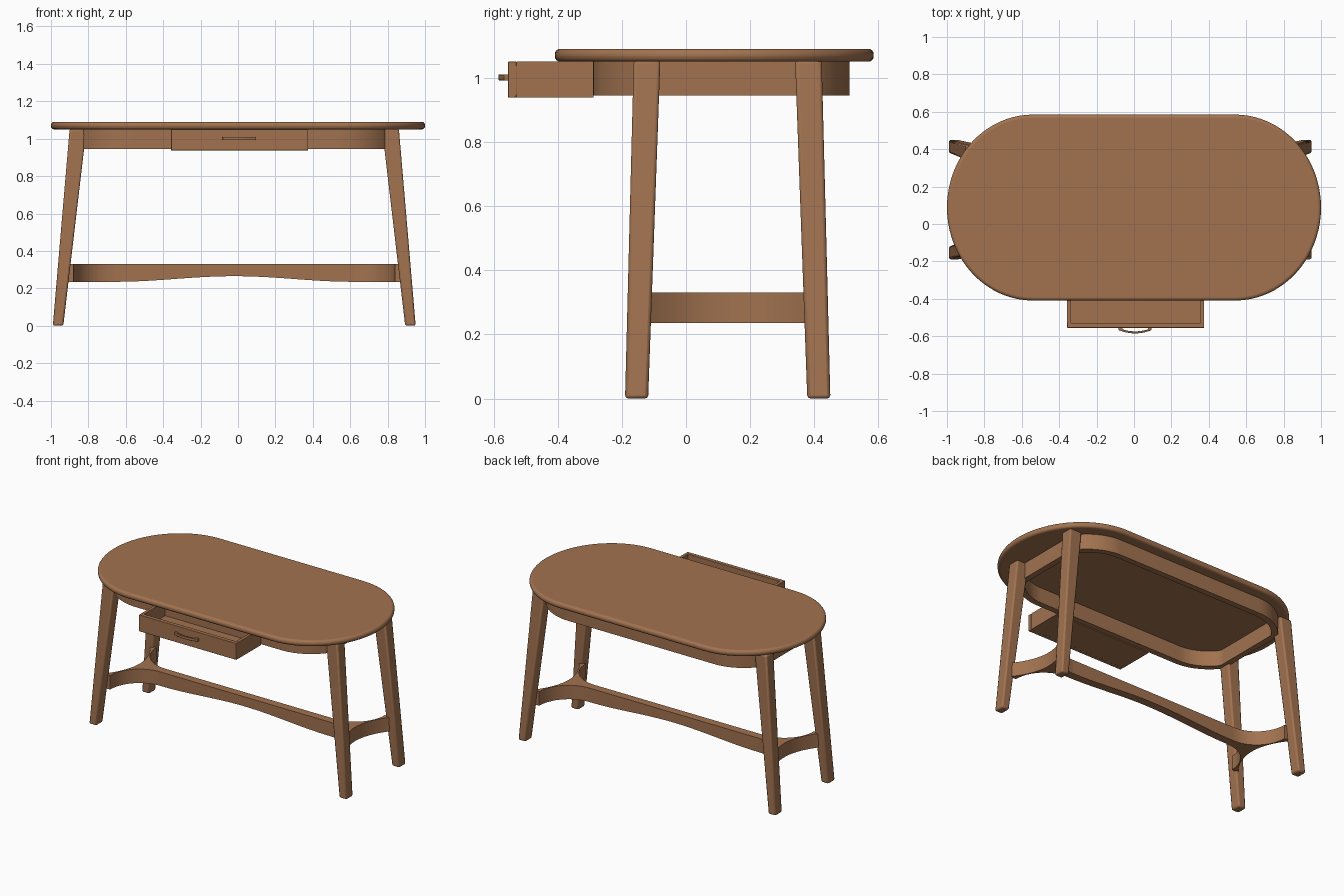
import bpy, bmesh
from math import sin, cos, pi, radians, copysign
from mathutils import Vector

if "Cube" in bpy.data.objects:
    bpy.data.objects.remove(bpy.data.objects["Cube"])

wood = bpy.data.materials.new("wood")
wood.diffuse_color = (0.36, 0.17, 0.08, 1)
wood.use_nodes = True
wood.node_tree.nodes["Principled BSDF"].inputs["Base Color"].default_value = wood.diffuse_color


def finish(name, bm, bevel=0, segments=2, angle=35):
    bmesh.ops.recalc_face_normals(bm, faces=bm.faces[:])
    me = bpy.data.meshes.new(name)
    bm.to_mesh(me)
    bm.free()
    ob = bpy.data.objects.new(name, me)
    bpy.context.collection.objects.link(ob)
    me.materials.append(wood)
    if bevel:
        m = ob.modifiers.new("bevel", 'BEVEL')
        m.width, m.segments = bevel, segments
        m.limit_method, m.angle_limit = 'ANGLE', radians(40)
    bpy.ops.object.select_all(action='DESELECT')
    ob.select_set(True)
    bpy.context.view_layer.objects.active = ob
    bpy.ops.object.shade_smooth_by_angle(angle=radians(angle))
    return ob


def loft(name, rings, closed=False, **kw):
    """Skin a list of equal-length point rings; cap the ends unless closed."""
    bm = bmesh.new()
    vs = [[bm.verts.new(p) for p in r] for r in rings]
    n, k = len(vs), len(vs[0])
    for i in range(n if closed else n - 1):
        a, b = vs[i], vs[(i + 1) % n]
        for j in range(k):
            bm.faces.new((a[j], a[(j + 1) % k], b[(j + 1) % k], b[j]))
    if not closed:
        bm.faces.new(vs[0])
        bm.faces.new(vs[-1])
    return finish(name, bm, **kw)


def box(name, x0, x1, y0, y1, z0, z1, **kw):
    r = [[(x0, y0, z), (x1, y0, z), (x1, y1, z), (x0, y1, z)] for z in (z0, z1)]
    return loft(name, r, **kw)


def oval(cx, cy, straight, a, b, n=24, clip=9):
    """Long oval: straight sides with elliptical ends, optionally cut flat at |x| = clip."""
    pts = []
    for s in (1, -1):
        for i in range(n + 1):
            t = -pi / 2 + pi * i / n
            x = min(straight + a * cos(t), clip)
            pts.append((cx + s * x, cy + s * b * sin(t)))
    return pts


# tabletop with rounded rim
top = oval(0, 0.088, 0.54, 0.46, 0.497, 40)
loft("tabletop", [[(x, y, z) for x, y in top] for z in (1.05, 1.09)], bevel=0.017, segments=4)

# apron ring, flat at the ends between the legs
outer = oval(-0.02, 0.11, 0.55, 0.35, 0.40, 40, 0.82)
inner = oval(-0.02, 0.11, 0.55, 0.31, 0.36, 40, 0.78)
loft("apron", [[(*o, 0.945), (*o, 1.052), (*i, 1.052), (*i, 0.945)] for o, i in zip(outer, inner)],
     closed=True)

# tapered splayed legs
CX, CY = -0.02, 0.13
for sx, side in ((-1, "left"), (1, "right")):
    for sy, end in ((-1, "front"), (1, "back")):
        rings = []
        for z, x0, x1, y0, y1 in ((0, 0.914, 0.97, 0.248, 0.32), (1.055, 0.79, 0.88, 0.21, 0.293)):
            rings.append([(CX + sx * x, CY + sy * y, z)
                          for x, y in ((x0, y0), (x1, y0), (x1, y1), (x0, y1))])
        loft(f"{end}_{side}_leg", rings, bevel=0.01)

# long stretcher with arched underside
Z0, Z1, JOIN, HALF = 0.235, 0.33, 0.64, 0.028
rings = []
for i in range(33):
    x = JOIN * (i / 16 - 1)
    zb = Z0 + 0.03 * cos(pi / 2 * x / JOIN) ** 2
    rings.append([(CX + x, CY - HALF, zb), (CX + x, CY + HALF, zb),
                  (CX + x, CY + HALF, Z1), (CX + x, CY - HALF, Z1)])
loft("long_stretcher", rings)

# curved end yokes flaring from the stretcher to the legs
N, REACH = 12, 0.25
half_inner = [(0.86 - (0.86 - JOIN) * (1 - cos(pi / 2 * i / N)),
               REACH - (REACH - HALF) * sin(pi / 2 * i / N)) for i in range(N + 1)]
inner = half_inner + [(x, -y) for x, y in reversed(half_inner)]
for s, side in ((-1, "left"), (1, "right")):
    rings = []
    for i, (x, y) in enumerate(inner):
        u = 1 - 2 * i / (len(inner) - 1)
        ox, oy = CX + s * (0.81 + 0.10 * u * u), CY + REACH * u
        ix, iy = CX + s * x, CY + y
        rings.append([(ox, oy, Z0), (ox, oy, Z1), (ix, iy, Z1), (ix, iy, Z0)])
    loft(f"{side}_end_stretcher", rings)

# open drawer: front, sides, back and floor
DX0, DX1, DY0, DY1, DZ0, DZ1 = -0.357, 0.375, -0.555, -0.288, 0.938, 1.05
box("drawer_front", DX0, DX1, DY0, DY0 + 0.027, DZ0, DZ1, bevel=0.002)
box("drawer_left_side", DX0, DX0 + 0.02, DY0 + 0.027, DY1, DZ0, DZ1)
box("drawer_right_side", DX1 - 0.02, DX1, DY0 + 0.027, DY1, DZ0, DZ1)
box("drawer_back", DX0 + 0.02, DX1 - 0.02, DY1 - 0.015, DY1, DZ0, DZ1)
box("drawer_floor", DX0 + 0.02, DX1 - 0.02, DY0 + 0.027, DY1 - 0.015, DZ0, DZ0 + 0.015)

# bowed handle with two mounting posts
rings = []
for i in range(17):
    u = i / 8 - 1
    x, y = 0.006 + 0.088 * u, -0.585 + 0.018 * u * u
    rings.append([(x, y, 0.992), (x, y, 1.01), (x, y + 0.011, 1.01), (x, y + 0.011, 0.992)])
loft("drawer_handle", rings, bevel=0.002)
for s, side in ((-1, "left"), (1, "right")):
    xc = 0.006 + s * 0.078
    box(f"handle_{side}_post", xc - 0.01, xc + 0.01, -0.565, -0.55, 0.992, 1.01)
